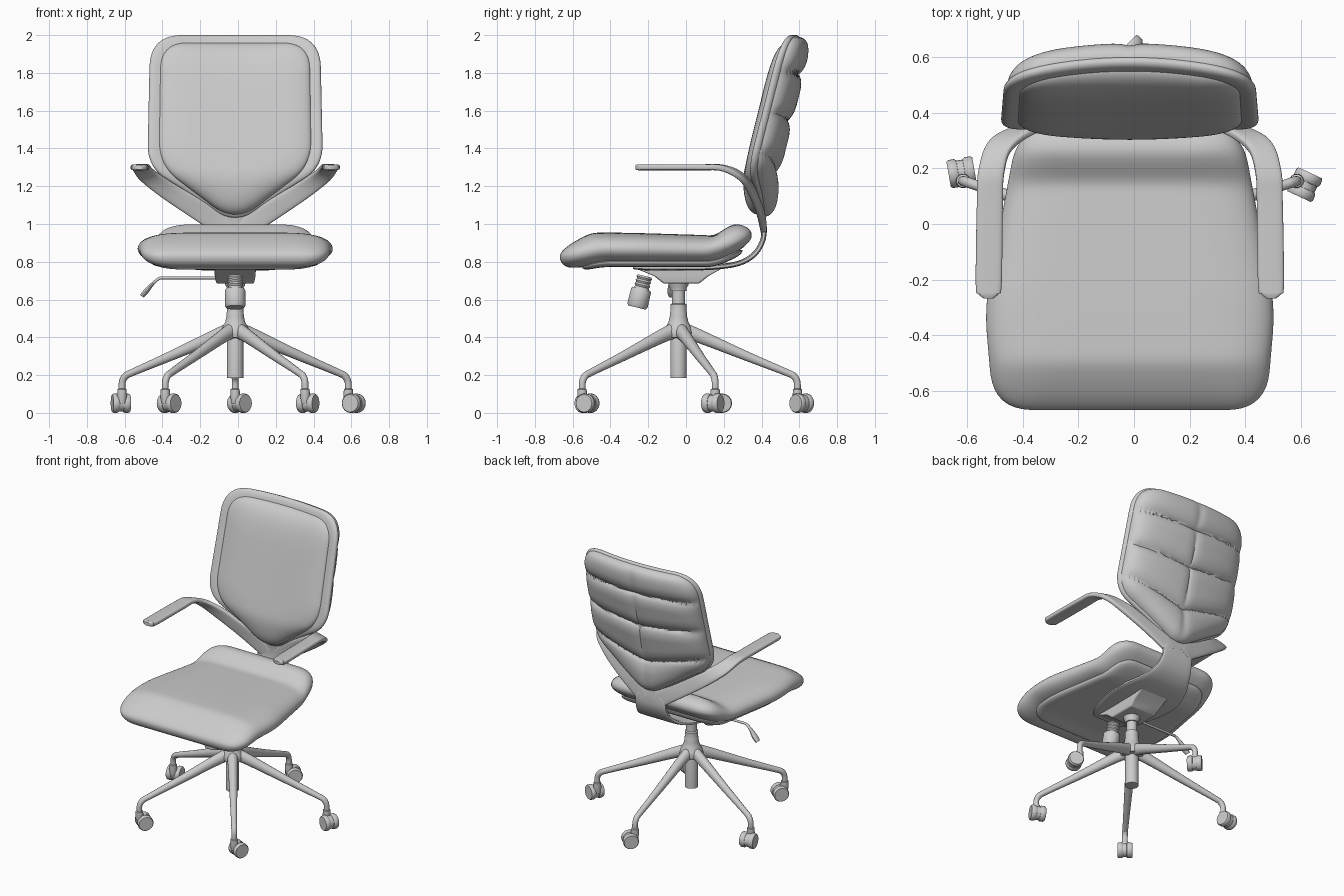
import bpy, bmesh, math
from mathutils import Vector, Matrix

if "Cube" in bpy.data.objects:
    bpy.data.objects.remove(bpy.data.objects["Cube"])

CX, CY = -0.015, -0.04          # symmetry line and column position


def mk(name, verts, faces, mat=Matrix(), bevel=0):
    bm = bmesh.new()
    vs = [bm.verts.new(mat @ Vector(v) + Vector((CX, 0, 0))) for v in verts]
    for f in faces:
        bm.faces.new([vs[i] for i in f])
    bmesh.ops.remove_doubles(bm, verts=bm.verts, dist=1e-5)
    bmesh.ops.recalc_face_normals(bm, faces=bm.faces)
    me = bpy.data.meshes.new(name)
    bm.to_mesh(me)
    bm.free()
    ob = bpy.data.objects.new(name, me)
    bpy.context.collection.objects.link(ob)
    if bevel:
        b = ob.modifiers.new("bevel", 'BEVEL')
        b.width, b.segments = bevel, 3
    return ob


def skin(rings, n):
    return [(r * n + i, r * n + (i + 1) % n, (r + 1) * n + (i + 1) % n, (r + 1) * n + i)
            for r in range(rings - 1) for i in range(n)]


def lathe(name, prof, mat=Matrix(), n=32):
    verts = [(r * math.cos(a), r * math.sin(a), z) for r, z in prof
             for a in (2 * math.pi * i / n for i in range(n))]
    return mk(name, verts, skin(len(prof), n), mat)


def sweep(name, secs, mat=Matrix(), p=2.0, n=16, sub=6):
    """Loft along sections (x, y, z, half-width vector xyz, half thickness)."""
    P = [Vector(s) for s in secs]
    pts = []
    for i in range(len(P) - 1):
        a, b, c, d = P[max(i - 1, 0)], P[i], P[i + 1], P[min(i + 2, len(P) - 1)]
        for k in range(sub):
            t = k / sub
            pts.append(b + 0.5 * t * ((c - a) + t * ((2 * a - 5 * b + 4 * c - d) + t * (3 * b - a - 3 * c + d))))
    pts.append(P[-1])
    verts = []
    for i, s in enumerate(pts):
        q, w = Vector(s[:3]), Vector(s[3:6])
        tan = Vector(pts[min(i + 1, len(pts) - 1)][:3]) - Vector(pts[max(i - 1, 0)][:3])
        nrm = tan.cross(w).normalized() * s[6]
        for k in range(n):
            a = 2 * math.pi * (k + 0.5) / n
            c, d = math.cos(a), math.sin(a)
            verts.append(q + w * math.copysign(abs(c) ** (2 / p), c) + nrm * math.copysign(abs(d) ** (2 / p), d))
    m = len(pts)
    faces = skin(m, n) + [tuple(range(n)), tuple(range((m - 1) * n, m * n))]
    return mk(name, verts, faces, mat)


def outline(half, n=144):
    """Mirror a half polygon (x, y, corner size), round corners, resample evenly."""
    poly = half + [(-x, y, d) for x, y, d in reversed(half) if x]
    pts = []
    for i, (x, y, d) in enumerate(poly):
        v = Vector((x, y))
        a = v + (Vector(poly[i - 1][:2]) - v).normalized() * d
        b = v + (Vector(poly[(i + 1) % len(poly)][:2]) - v).normalized() * d
        pts += [a.lerp(v, t / 10).lerp(v.lerp(b, t / 10), t / 10) for t in range(11)]
    pts.append(pts[0])
    lens = [(q - p).length for p, q in zip(pts, pts[1:])]
    step, out, acc = sum(lens) / n, [], 0.0
    for p, q, l in zip(pts, pts[1:], lens):
        while len(out) < n and len(out) * step < acc + l:
            out.append(p.lerp(q, (len(out) * step - acc) / l))
        acc += l
    return out


def pillow(name, out, centre, surf, power=6, rings=36):
    """Two-sided cushion: surf(a, b, h, side) gives a point, h falls to 0 at the rim."""
    c, verts = Vector(centre), []
    order = [(k, 1) for k in range(rings + 1)] + [(k, -1) for k in range(rings - 1, -1, -1)]
    for k, side in order:
        s = math.sin(math.pi / 2 * k / rings)
        h = math.sqrt(max(0, 1 - s ** power))
        verts += [surf(*(c + s * (p - c)), h, side) for p in out]
    return mk(name, verts, skin(len(order), len(out)))


def lin(tab, x):
    for (x0, y0), (x1, y1) in zip(tab, tab[1:]):
        if x <= x1:
            return y0 + (y1 - y0) * max(0, x - x0) / (x1 - x0)
    return tab[-1][1]


def soft(tab, x, w=0.04):
    return sum(lin(tab, x + w * k / 4) for k in range(-4, 5)) / 9


# seat cushion and the shell under it
top = [(-.67, .895), (-.5, .957), (-.25, .952), (.15, .94), (.26, 1.02), (.35, 1.03)]
mid = [(-.67, .825), (-.45, .87), (.12, .86), (.25, .905), (.35, .945)]
bot = [(-.67, .72), (-.56, .76), (-.45, .787), (.15, .787), (.35, .87)]


def seat_surf(x, y, h, side):
    m = soft(mid, y)
    edge = soft(top, y, 0.025) if side > 0 else soft(bot, y)
    return x, y, m + (edge - m) * h


def shell_surf(x, y, h, side):
    b = soft(bot, y) + 0.012
    return x, y, b + (0.01 if side > 0 else -0.027) * h


pillow("seat", outline([(.49, -.668, .14), (.522, -.3, .1), (.40, .348, .13)]), (0, -.15), seat_surf)
pillow("seat_shell", outline([(.43, -.55, .14), (.45, -.3, .1), (.35, .30, .12)]), (0, -.12), shell_surf, 16, 24)

# backrest: shell, front cushion, quilted rear panel
lean = [(1.0, .40), (1.25, .40), (2.0, .585)]
back_line = [(.45, 2.0, .17), (.465, 1.30, .12), (0, 1.0, .12)]
seams = [(1.79, .04), (1.54, .10), (1.26, .25)]


def frame_surf(x, z, h, side):
    return x, soft(lean, z) - 0.3 * x * x - side * 0.028 * h, z


def cushion_surf(x, z, h, side):
    y = soft(lean, z) - 0.02
    if side < 0:
        return x, y - 0.3 * x * x, z
    return x, y - 0.3 * x * x * (1 - 0.7 * h) - 0.08 * h, z


def rear_surf(x, z, h, side):
    y = soft(lean, z) - 0.3 * x * x + 0.012
    if side > 0:
        return x, y, z
    g = min(1, min(abs(z - s - k * abs(x)) for s, k in seams) / 0.09)
    v = min(1, abs(x) / 0.07)
    puff = math.sqrt(1 - (1 - g) ** 2) * (0.6 + 0.4 * math.sqrt(1 - (1 - v) ** 2))
    return x, y + h * (0.042 + 0.04 * puff), z


pillow("backrest_shell", outline(back_line), (0, 1.52), frame_surf, 24)
pillow("backrest_cushion", outline([(.395, 1.96, .14), (.405, 1.31, .13), (0, 1.005, .15)]), (0, 1.5), cushion_surf)
pillow("backrest_rear_panel", outline([(.437, 1.99, .16), (.453, 1.305, .11), (0, 1.01, .1)]), (0, 1.52), rear_surf, 9, 64)

# armrests sweeping back, down and inward to the neck
for side, label in ((1, "right"), (-1, "left")):
    arm = [(.508, -.267, 1.3, .018, 0, 0, .012), (.508, -.25, 1.3, .037, 0, 0, .016),
           (.507, -.215, 1.3, .047, 0, 0, .016), (.503, .07, 1.3, .047, 0, 0, .016),
           (.497, .19, 1.297, .046, .005, -.005, .016), (.462, .285, 1.255, .040, .012, -.022, .016),
           (.36, .345, 1.18, .033, .004, -.036, .016), (.22, .383, 1.09, .033, .004, -.042, .016),
           (.10, .405, 1.015, .036, 0, -.045, .016), (.05, .412, .97, .04, 0, -.03, .016)]
    sweep("armrest_" + label, [(side * s[0], s[1], s[2], side * s[3], *s[4:]) for s in arm], p=4, n=20)

# spine from the neck down and under the seat
spine = [(.405, 1.06, .05), (.413, .98, .11), (.405, .91, .12), (.362, .84, .14), (.28, .792, .18),
         (.15, .772, .22), (0, .768, .22), (-.2, .768, .17), (-.28, .775, .12)]
sweep("spine", [(0, y, z, w, 0, 0, .014) for y, z, w in spine], p=5, n=24)

# tilt mechanism housing
box = [(sx * w, y, z) for z, w, y0, y1 in ((.685, .1, -.12, .07), (.725, .108, -.17, .12), (.77, .11, -.28, .2))
       for sx, y in ((-1, y0), (1, y0), (1, y1), (-1, y1))]
mk("tilt_mechanism", box, skin(3, 4) + [(0, 1, 2, 3), (8, 9, 10, 11)], bevel=.008)

# tension knob with ribbed neck
ribs = [(.036 + .006 * (k % 2), .72 - k * .01) for k in range(8)]
knob = [(0, .72)] + ribs + [(.048, .65), (.054, .64), (.055, .56), (.048, .548), (0, .548)]
lathe("tension_knob", knob, Matrix.Translation((0, -.22, .72)) @ Matrix.Rotation(-.24, 4, 'X')
      @ Matrix.Translation((0, 0, -.715)))

# height lever
sweep("height_lever", [(-.08, -.08, .715, 0, .009, 0, .008), (-.36, -.08, .715, 0, .009, 0, .008),
                       (-.40, -.08, .712, 0, .009, 0, .008), (-.435, -.078, .685, 0, .014, 0, .009),
                       (-.47, -.075, .645, 0, .024, 0, .014), (-.495, -.073, .618, 0, .02, 0, .012)], n=12)

# gas column and base hub
here = Matrix.Translation((0, CY, 0))
lathe("gas_column", [(0, .185), (.043, .185), (.043, .42), (.034, .46), (.034, .645), (.043, .645), (.043, .66),
                     (.052, .675), (.056, .70), (0, .70)], here)
lathe("base_hub", [(.04, .395), (.07, .40), (.078, .425), (.07, .45), (.053, .48), (.046, .51),
                   (.045, .53), (.043, .535), (.043, .575), (.034, .58)], here)

# five legs, each with a swivelled twin-wheel caster
wheel = [(0, -.019), (.036, -.019), (.046, -.016), (.051, -.008), (.051, .012), (.046, .019), (0, .019)]
leg = [(.03, .435, .036, .042), (.12, .402, .032, .036), (.35, .305, .025, .026), (.57, .215, .019, .019),
       (.61, .195, .019, .019), (.628, .165, .018, .018), (.63, .12, .018, .018)]
swivel = [45, 100, 50, 65, -25]     # rear, left, front left, front right, right
for i in range(5):
    spin = here @ Matrix.Rotation(math.radians(72 * i), 4, 'Z')
    sweep(f"base_leg_{i + 1}", [(0, r, z, w, 0, 0, t) for r, z, w, t in leg], spin)
    foot = Matrix.Translation(spin @ Vector((0, .63, 0))) @ Matrix.Rotation(math.radians(swivel[i]), 4, 'Z')
    lathe(f"caster_stem_{i + 1}", [(0, .05), (.02, .05), (.026, .09), (.024, .125), (.014, .13), (.014, .145), (0, .145)],
          foot, 20)
    axle = foot @ Matrix.Translation((.032, 0, .051)) @ Matrix.Rotation(math.pi / 2, 4, 'X')
    lathe(f"caster_housing_{i + 1}", [(0, -.012), (.044, -.012), (.044, .012), (0, .012)], axle, 24)
    for side in (1, -1):
        lathe(f"caster_wheel_{i + 1}_{'a' if side > 0 else 'b'}", [(r, side * (z + .028)) for r, z in wheel], axle, 28)

bpy.ops.object.select_all(action='SELECT')
bpy.context.view_layer.objects.active = bpy.context.selected_objects[0]
bpy.ops.object.shade_smooth_by_angle(angle=math.radians(40))
